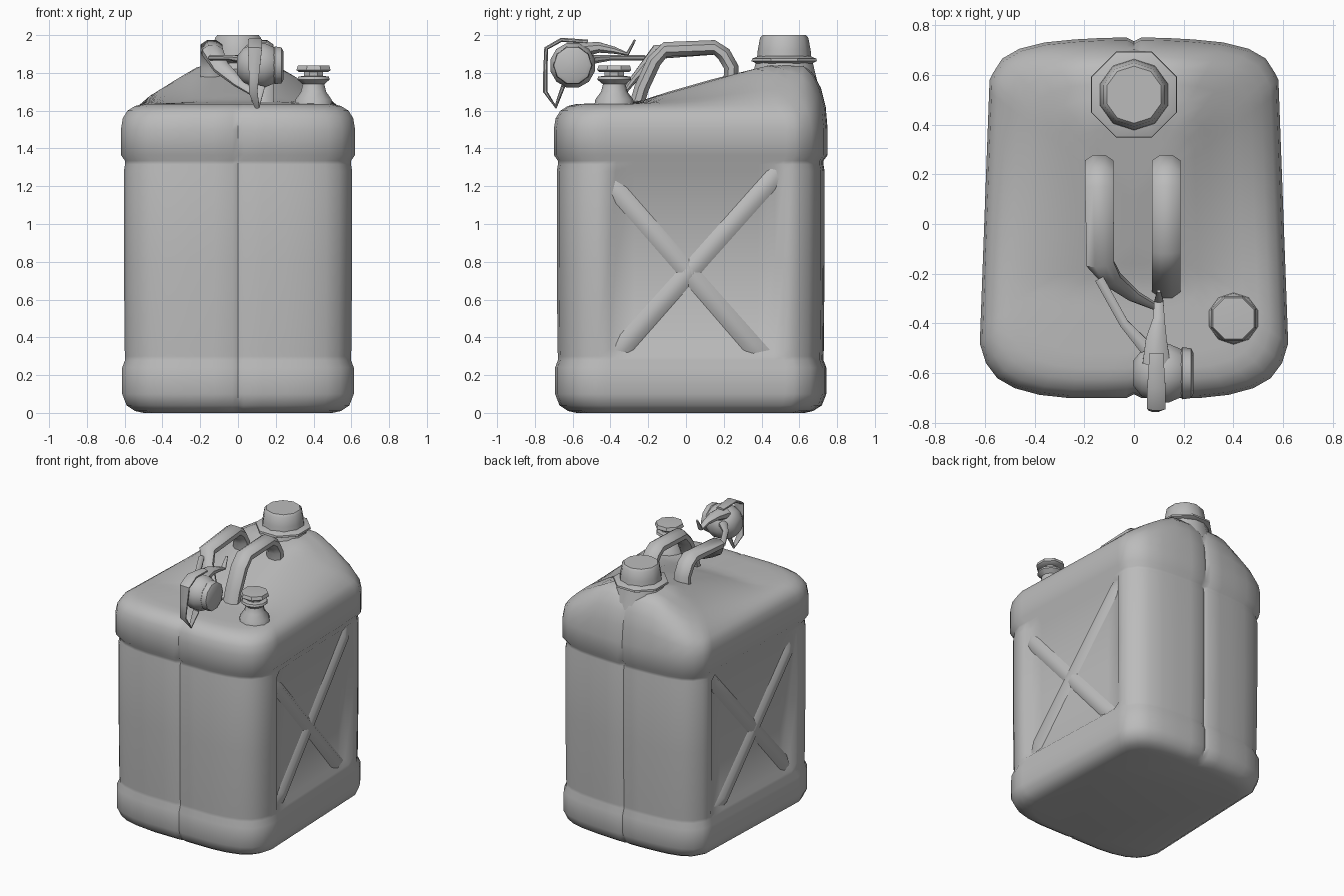
import bpy, bmesh, math
from mathutils import Vector, Matrix

cube = bpy.data.objects.get("Cube")
if cube:
    bpy.data.objects.remove(cube, do_unlink=True)

grey = bpy.data.materials.new("plain grey")
grey.use_nodes = True
grey.diffuse_color = (0.5, 0.5, 0.5, 1)
grey.node_tree.nodes["Principled BSDF"].inputs["Base Color"].default_value = (0.5, 0.5, 0.5, 1)


def clamp(v):
    return max(0.0, min(1.0, v))


def make(name, bm, angle=40):
    bmesh.ops.recalc_face_normals(bm, faces=bm.faces)
    mesh = bpy.data.meshes.new(name)
    bm.to_mesh(mesh)
    bm.free()
    mesh.materials.append(grey)
    ob = bpy.data.objects.new(name, mesh)
    bpy.context.collection.objects.link(ob)
    bpy.ops.object.select_all(action='DESELECT')
    ob.select_set(True)
    bpy.context.view_layer.objects.active = ob
    bpy.ops.object.shade_smooth_by_angle(angle=math.radians(angle))
    return ob


def skin(name, rings, angle=40):
    """Join closed rings of points and cap both ends."""
    bm = bmesh.new()
    loops = [[bm.verts.new(p) for p in ring] for ring in rings]
    n = len(loops[0])
    for a, b in zip(loops, loops[1:]):
        for i in range(n):
            j = (i + 1) % n
            bm.faces.new((a[i], a[j], b[j], b[i]))
    bm.faces.new(loops[0])
    bm.faces.new(loops[-1])
    return make(name, bm, angle)


def lathe(name, profile, loc, n=12, turn=None, angle=40):
    """Spin (radius, height) pairs about z, then turn and move."""
    m = Matrix.Translation(loc) @ (turn or Matrix())
    rings = []
    for r, h in profile:
        rings.append([m @ Vector((r * math.cos(math.tau * (i + .5) / n),
                                  r * math.sin(math.tau * (i + .5) / n), h)) for i in range(n)])
    return skin(name, rings, angle)


def sweep(name, path, n=8, angle=50):
    """Oval tube along (x, y, z, half width, half thickness) points."""
    pts = [Vector(p[:3]) for p in path]
    rings = []
    for i, p in enumerate(path):
        t = (pts[min(i + 1, len(pts) - 1)] - pts[max(i - 1, 0)]).normalized()
        side = Vector((1, 0, 0))
        side = (side - t * side.dot(t)).normalized()
        up = t.cross(side)
        rings.append([pts[i] + side * p[3] * math.cos(math.tau * (k + .5) / n)
                      + up * p[4] * math.sin(math.tau * (k + .5) / n) for k in range(n)])
    return skin(name, rings, angle)


# Plan outline of the can, with a seam notch at the middle of front and back
def side_x(y):
    return 0.62 - 0.037 * (y + 0.48)


front = [(0, -.685), (.03, -.7), (.13, -.7), (.26, -.7), (.38, -.687), (.48, -.66), (.55, -.62), (.595, -.56)]
back = [(.565, .61), (.53, .665), (.46, .705), (.36, .73), (.24, .742), (.13, .748), (.03, .75), (0, .735)]
panel_ys = [-.48, -.42, -.38, -.28, -.17, -.06, .06, .17, .28, .39, .48, .53, .58]
half = front + [(side_x(y), y) for y in panel_ys] + back
outline = half + [(-x, y) for x, y in reversed(half[1:-1])]


def ridge(x, y):
    """Rise of the shoulder towards the filler cap."""
    return 0.2 * clamp((y + .25) / .7) * clamp((.54 - abs(x)) / .34)


# Each level: height, inset, share of the ridge, panel depth
levels = [(0, .12, 0, 0), (.01, .075, 0, 0), (.04, .03, 0, 0), (.1, .007, 0, 0), (.24, .007, 0, 0),
          (.28, .022, 0, 0), (.3, .022, 0, 0), (.335, .02, 0, .03), (.8, .016, 0, .03), (1.28, .016, 0, .03),
          (1.315, .022, 0, 0), (1.335, .022, 0, 0), (1.365, 0, 0, 0), (1.5, 0, 0, 0), (1.56, .01, .3, 0),
          (1.6, .035, .6, 0), (1.625, .075, .85, 0), (1.635, .12, 1, 0)]
levels += [(1.635 + .02 * k / 8, .12 + .06 * k, 1, 0) for k in range(1, 9)]
rings = []
for z, inset, share, depth in levels:
    ring = []
    for x, y in outline:
        px = x * (1 - inset / .62)
        py = .02 + (y - .02) * (1 - inset / .72)
        if -.4 < y < .5 and abs(x) > .5:
            px -= math.copysign(depth, x)
        ring.append((px, py, z + share * ridge(px, py)))
    rings.append(ring)
skin("can_body", rings, 50)


# Raised crossed ribs on both side panels
def rib(name, sign, start, end):
    a, b = Vector(start), Vector(end)
    across = (b - a).normalized().orthogonal()
    rings = []
    for p, out in ((a, -.012), (a.lerp(b, .08), .022), (a.lerp(b, .92), .022), (b, -.012)):
        ring = []
        for off, lift in ((-.06, -.012), (-.025, out), (.025, out), (.06, -.012)):
            q = p + across * off
            ring.append((sign * (side_x(q.x) - .044 + lift), q.x, q.y))
        rings.append(ring)
    skin(name, rings, 60)


for sign, label in ((1, "left"), (-1, "right")):
    rib(label + "_rib_rising", sign, (-.38, .3), (.52, 1.31))
    rib(label + "_rib_falling", sign, (-.42, 1.24), (.42, .28))

# Filler neck and screw cap
lathe("filler_neck", [(.19, 1.72), (.16, 1.84), (.15, 1.88)], (0, .52, 0))
lathe("cap_flange", [(.16, 1.85), (.187, 1.862), (.185, 1.875), (.145, 1.89)], (0, .52, 0), 8)
lathe("screw_cap", [(.145, 1.87), (.14, 1.92), (.128, 1.985), (.115, 2.0)], (0, .52, 0), 10)

# Twin carrying handles; the right one is broken and bends over at the front
rear = [(.15, 1.935), (.2, 1.9), (.24, 1.83), (.235, 1.72)]
sweep("left_handle", [(.13, y, z, .062, .042) for y, z in
                      [(-.27, 1.6), (-.235, 1.72), (-.17, 1.86), (-.11, 1.925)] + rear])
sweep("right_handle", [(.1, -.34, 1.68, .015, .012), (0, -.29, 1.75, .03, .02), (-.09, -.22, 1.83, .045, .03),
                       (-.135, -.16, 1.91, .06, .04)] + [(-.14, y, z, .062, .042) for y, z in rear])

# Small vent spout with a loose ring on top
spout = (.4, -.38, 0)
lathe("vent_neck", [(.11, 1.6), (.1, 1.66), (.07, 1.7), (.06, 1.74), (.09, 1.765), (.085, 1.78), (.05, 1.785)], spout, 10)
lathe("vent_core", [(.055, 1.77), (.055, 1.82)], spout, 8)
lathe("vent_lid", [(.085, 1.805), (.098, 1.815), (.09, 1.838), (.05, 1.84)], spout, 8)

# Round canister hanging at the front, with its side plug, stem and lever
sideways = Matrix.Rotation(math.pi / 2, 4, 'Y')
lathe("canister", [(.05, -.115), (.095, -.08), (.12, -.02), (.122, .03), (.1, .08), (.08, .1)],
      (.11, -.6, 1.84), 12, sideways, 60)
lathe("canister_plug", [(.09, .07), (.105, .085), (.1, .12), (.08, .13)], (.11, -.6, 1.84), 10, sideways)
sweep("canister_stem", [(.09, -.56, 1.92, .06, .045), (.09, -.46, 1.935, .045, .03), (.1, -.38, 1.92, .025, .02),
                        (.1, -.31, 1.9, .02, .012), (.1, -.27, 1.975, .008, .006)])
sweep("canister_lever", [(.09, -.52, 1.965, .03, .012), (.09, -.66, 1.975, .04, .012), (.09, -.74, 1.93, .04, .012),
                         (.085, -.745, 1.8, .03, .012), (.08, -.745, 1.7, .025, .012), (.1, -.69, 1.62, .015, .01),
                         (.12, -.65, 1.73, .025, .012)])
sweep("cross_tie", [(.05, -.5, 1.87, .03, .025), (-.04, -.4, 1.88, .02, .015), (-.14, -.22, 1.88, .02, .015)])
